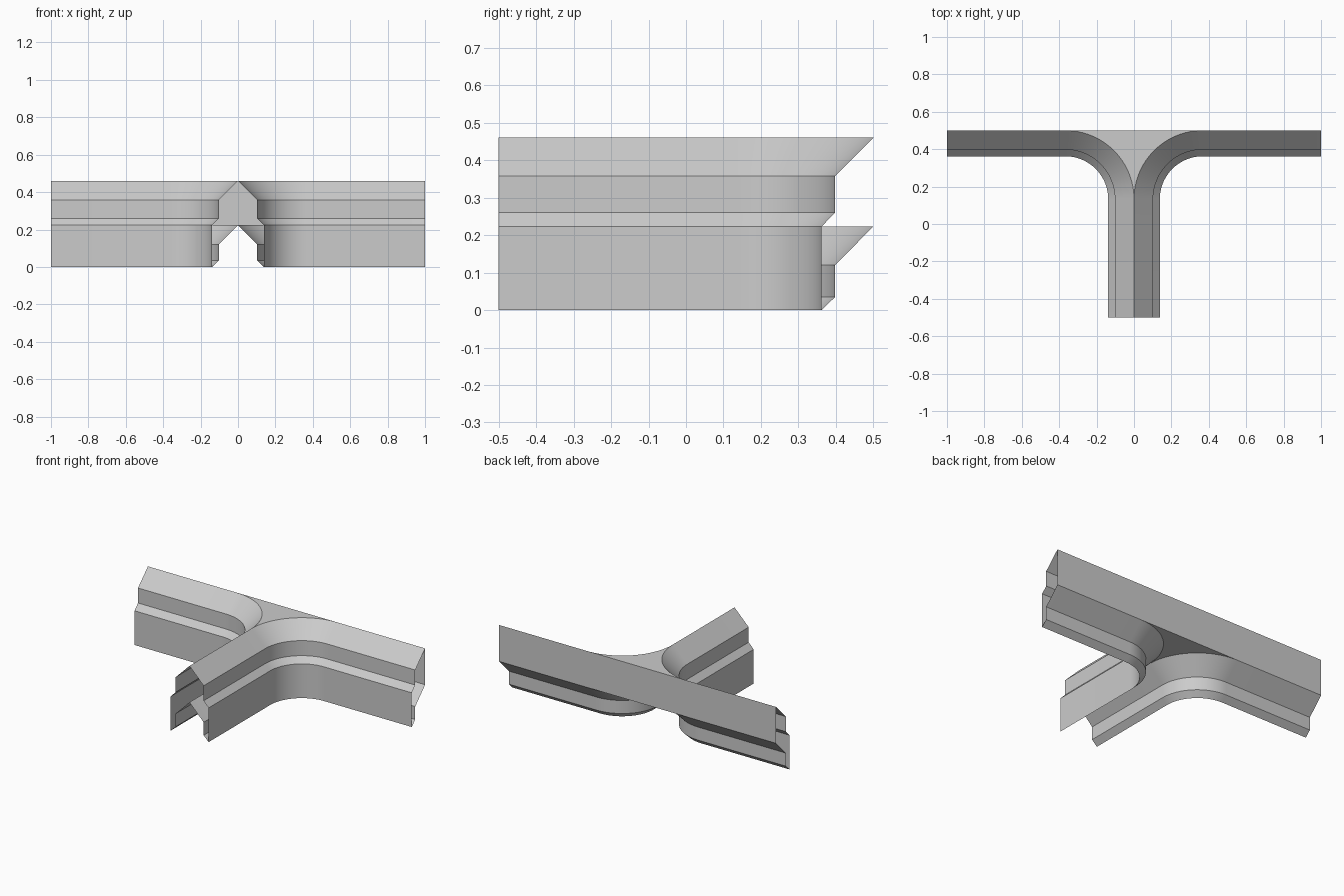
import bpy, bmesh, math

cube = bpy.data.objects.get("Cube")
if cube:
    bpy.data.objects.remove(cube)

mat = bpy.data.materials.new("plain grey")
mat.use_nodes = True
grey = (0.6, 0.6, 0.6, 1)
mat.diffuse_color = grey
mat.node_tree.nodes["Principled BSDF"].inputs["Base Color"].default_value = grey

# Open channel section: (offset from the ridge line, height)
profile = [(0, 0.46), (0.102, 0.358), (0.102, 0.26), (0.138, 0.223),
           (0.138, 0), (0.102, 0.035), (0.102, 0.12), (0, 0.223)]
RADIUS, BACK, STEPS = 0.367, 0.5, 24


def path(offset):
    """Stem, quarter bend and arm for one side, shifted towards the inner corner."""
    cx, cy, r = RADIUS, BACK - RADIUS, RADIUS - offset
    arc = [(cx - r * math.cos(a), cy + r * math.sin(a))
           for a in (math.pi / 2 * i / STEPS for i in range(STEPS + 1))]
    return [(offset, -BACK)] + arc + [(1, BACK - offset)]


bm = bmesh.new()
ridges = []
for side in (1, -1):
    # Swept rail wall of one side
    rails = [[bm.verts.new((side * x, y, z)) for x, y in path(d)] for d, z in profile]
    for a, b in zip(rails, rails[1:]):
        for i in range(len(a) - 1):
            bm.faces.new((a[i], a[i + 1], b[i + 1], b[i]))
    # Back wall behind the arm
    top, low = rails[0], rails[-1]
    bm.faces.new((top[-2], top[-1], low[-1], low[-2]))
    ridges.append((top, low))

# Flat webs filling the fork, above and below
for right, left in zip(*ridges):
    for i in range(1, STEPS + 1):
        bm.faces.new((right[i], right[i + 1], left[i + 1], left[i]))

# Back wall across the fork
(rt, rl), (lt, ll) = ridges
bm.faces.new((rt[-2], lt[-2], ll[-2], rl[-2]))

bmesh.ops.remove_doubles(bm, verts=bm.verts, dist=0.0001)
bmesh.ops.recalc_face_normals(bm, faces=bm.faces)

mesh = bpy.data.meshes.new("tee_junction_channel")
bm.to_mesh(mesh)
bm.free()
mesh.materials.append(mat)
obj = bpy.data.objects.new("tee_junction_channel", mesh)
bpy.context.collection.objects.link(obj)
bpy.ops.object.select_all(action='DESELECT')
obj.select_set(True)
bpy.context.view_layer.objects.active = obj
bpy.ops.object.shade_smooth_by_angle(angle=math.radians(30))
